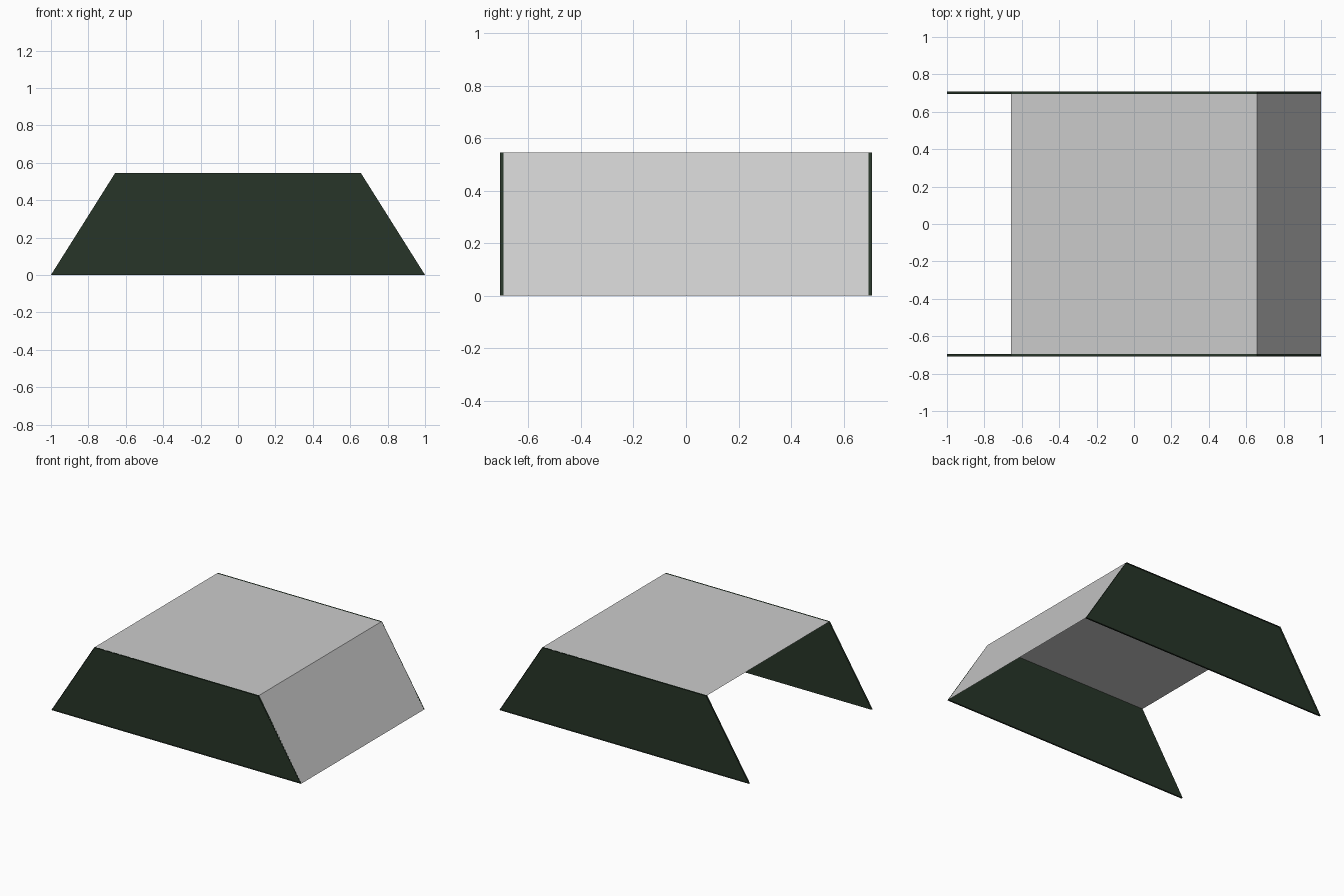
import bpy, bmesh
from mathutils import Vector

if "Cube" in bpy.data.objects:
    bpy.data.objects.remove(bpy.data.objects["Cube"])

BASE, TOP, HEIGHT, DEPTH = 1.0, 0.657, 0.545, 0.708   # half widths, height, half depth
BORDER, RECESS = 0.027, 0.012

green = bpy.data.materials.new("dark_green")
green.diffuse_color = (0.02, 0.035, 0.021, 1)
green.use_nodes = True
green.node_tree.nodes["Principled BSDF"].inputs["Base Color"].default_value = green.diffuse_color


def finish(bm, name, mat=None):
    mesh = bpy.data.meshes.new(name)
    bm.to_mesh(mesh)
    bm.free()
    obj = bpy.data.objects.new(name, mesh)
    bpy.context.collection.objects.link(obj)
    if mat:
        mesh.materials.append(mat)
    return obj


def end_panel(name, side):
    """Trapezoid end with a flat border around a shallow sunken field."""
    bm = bmesh.new()
    outline = [(-BASE, 0), (BASE, 0), (TOP, HEIGHT), (-TOP, HEIGHT)]
    verts = [bm.verts.new((x, side * DEPTH, z)) for x, z in outline]
    face = bm.faces.new(verts if side < 0 else verts[::-1])
    bm.normal_update()
    bmesh.ops.inset_region(bm, faces=[face], thickness=BORDER, use_even_offset=True)
    # sink the field with straight walls
    sunk = bmesh.ops.extrude_discrete_faces(bm, faces=[face])["faces"]
    bmesh.ops.translate(bm, verts=sunk[0].verts, vec=Vector((0, -side * RECESS, 0)))
    bmesh.ops.remove_doubles(bm, verts=bm.verts, dist=1e-5)
    return finish(bm, name, green)


def sheet(name, a, b):
    """Flat sheet spanning the full depth between two profile points."""
    bm = bmesh.new()
    corners = [(a, -DEPTH), (b, -DEPTH), (b, DEPTH), (a, DEPTH)]
    bm.faces.new([bm.verts.new((p[0], y, p[1])) for p, y in corners])
    return finish(bm, name)


# Framed green ends, front and back
end_panel("front_panel", -1)
end_panel("back_panel", 1)

# Grey roof and right slope; the left side and the underside stay open
sheet("roof", (-TOP, HEIGHT), (TOP, HEIGHT))
sheet("right_slope", (TOP, HEIGHT), (BASE, 0))
